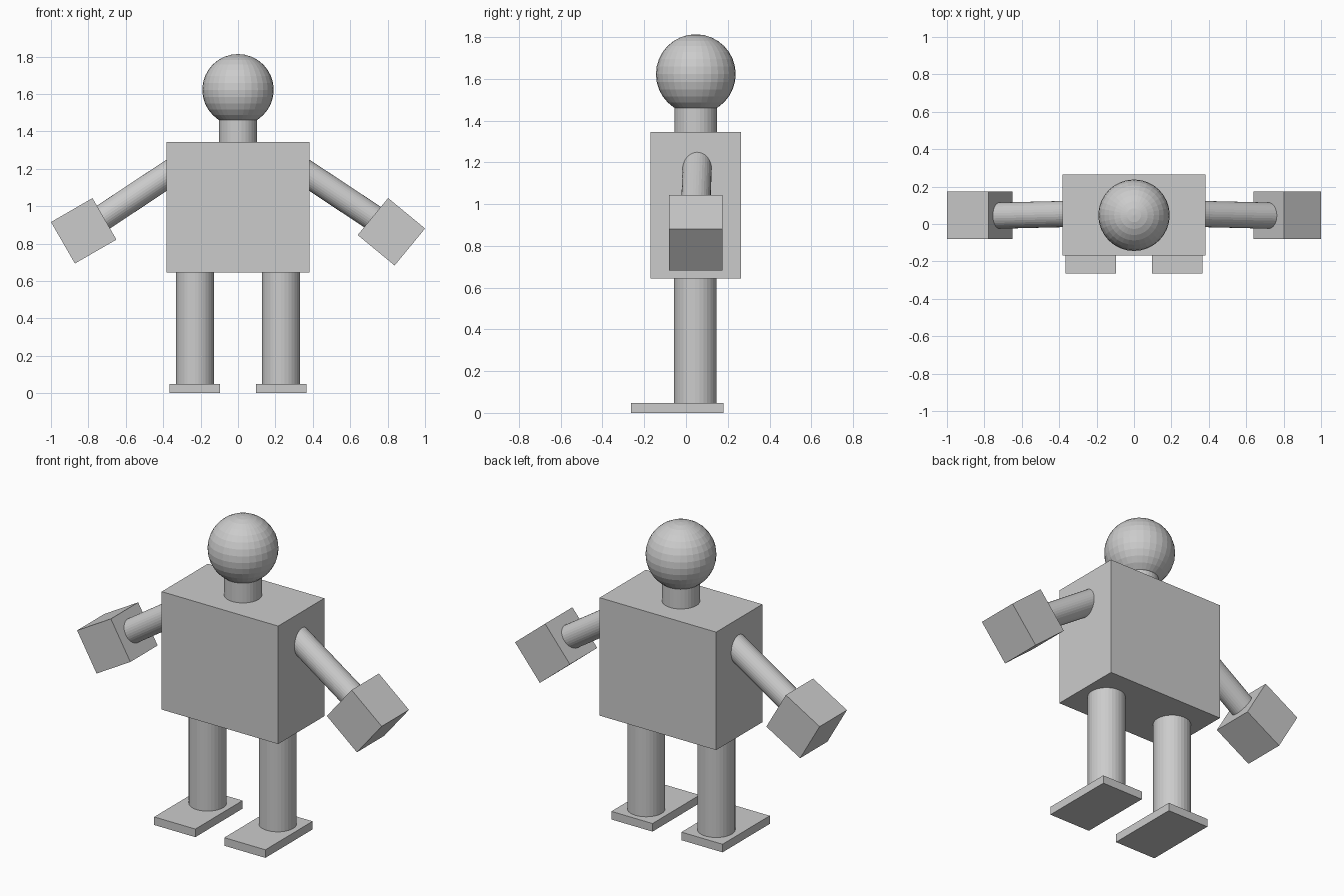
import bpy
from math import radians
from mathutils import Vector

if "Cube" in bpy.data.objects:
    bpy.data.objects.remove(bpy.data.objects["Cube"])

Y = 0.047  # shared depth centre of the body


def box(name, centre, size, tilt=0):
    bpy.ops.mesh.primitive_cube_add(size=1, location=centre, rotation=(0, radians(tilt), 0))
    ob = bpy.context.object
    ob.name = name
    ob.scale = size
    return ob


def rod(name, a, b, radius):
    a, b = Vector(a), Vector(b)
    d = b - a
    bpy.ops.mesh.primitive_cylinder_add(vertices=32, radius=radius, depth=d.length, location=(a + b) / 2)
    ob = bpy.context.object
    ob.name = name
    ob.rotation_euler = d.to_track_quat('Z', 'Y').to_euler()
    return ob


# torso, neck and head
box("torso", (0, Y, 0.994), (0.765, 0.433, 0.70))
rod("neck", (0, Y, 1.30), (0, Y, 1.50), 0.102)
bpy.ops.mesh.primitive_uv_sphere_add(segments=32, ring_count=16, radius=0.191, location=(0, Y, 1.622))
bpy.context.object.name = "head"

# limbs on each side; the hands tilt by different amounts
for side, s, hand_x, hand_z, tilt in (("left", -1, -0.825, 0.868, -30), ("right", 1, 0.82, 0.863, 39.5)):
    rod(side + "_leg", (s * 0.23, Y - 0.003, 0.03), (s * 0.23, Y - 0.003, 0.70), 0.102)
    box(side + "_foot", (s * 0.23, -0.043, 0.024), (0.27, 0.443, 0.048))
    rod(side + "_arm", (s * 0.30, 0.055, 1.219), (s * 0.80, 0.043, 0.888), 0.07)
    box(side + "_hand", (hand_x, Y, hand_z), (0.256, 0.256, 0.256), tilt)
